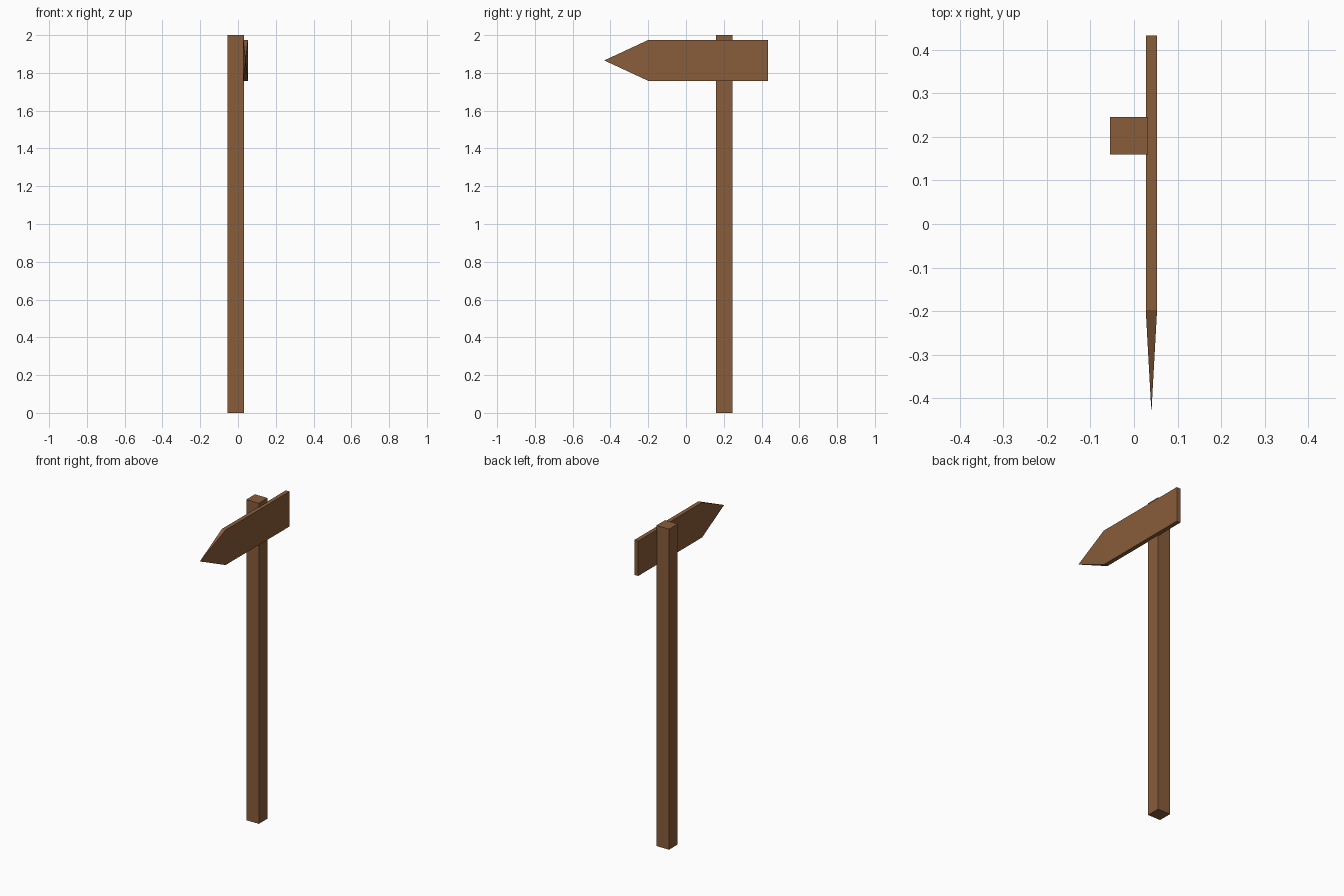
import bpy, bmesh

if "Cube" in bpy.data.objects:
    bpy.data.objects.remove(bpy.data.objects["Cube"])

wood = bpy.data.materials.new("brown wood")
wood.diffuse_color = (0.25, 0.11, 0.043, 1)
wood.use_nodes = True
wood.node_tree.nodes["Principled BSDF"].inputs["Base Color"].default_value = wood.diffuse_color


def box(name, lo, hi, edit=None):
    """Axis-aligned box between two corners, with an optional bmesh edit."""
    bm = bmesh.new()
    bmesh.ops.create_cube(bm, size=1)
    for v in bm.verts:
        v.co = [(a + b) / 2 + c * (b - a) for a, b, c in zip(lo, hi, v.co)]
    if edit:
        edit(bm)
    bmesh.ops.recalc_face_normals(bm, faces=bm.faces)
    mesh = bpy.data.meshes.new(name)
    bm.to_mesh(mesh)
    bm.free()
    mesh.materials.append(wood)
    obj = bpy.data.objects.new(name, mesh)
    bpy.context.collection.objects.link(obj)
    return obj


def pointed_end(bm):
    """Raise the front end face into a four-sided arrow point."""
    bm.faces.ensure_lookup_table()
    end = min(bm.faces, key=lambda f: f.calc_center_median().y)
    tip = bmesh.ops.poke(bm, faces=[end])["verts"][0]
    tip.co.y = -0.433


# Square post
box("post", (-0.055, 0.16, 0), (0.032, 0.246, 2.0))
# Direction board, fixed to the right side of the post
box("arrow_board", (0.027, -0.198, 1.757), (0.053, 0.433, 1.975), pointed_end)
